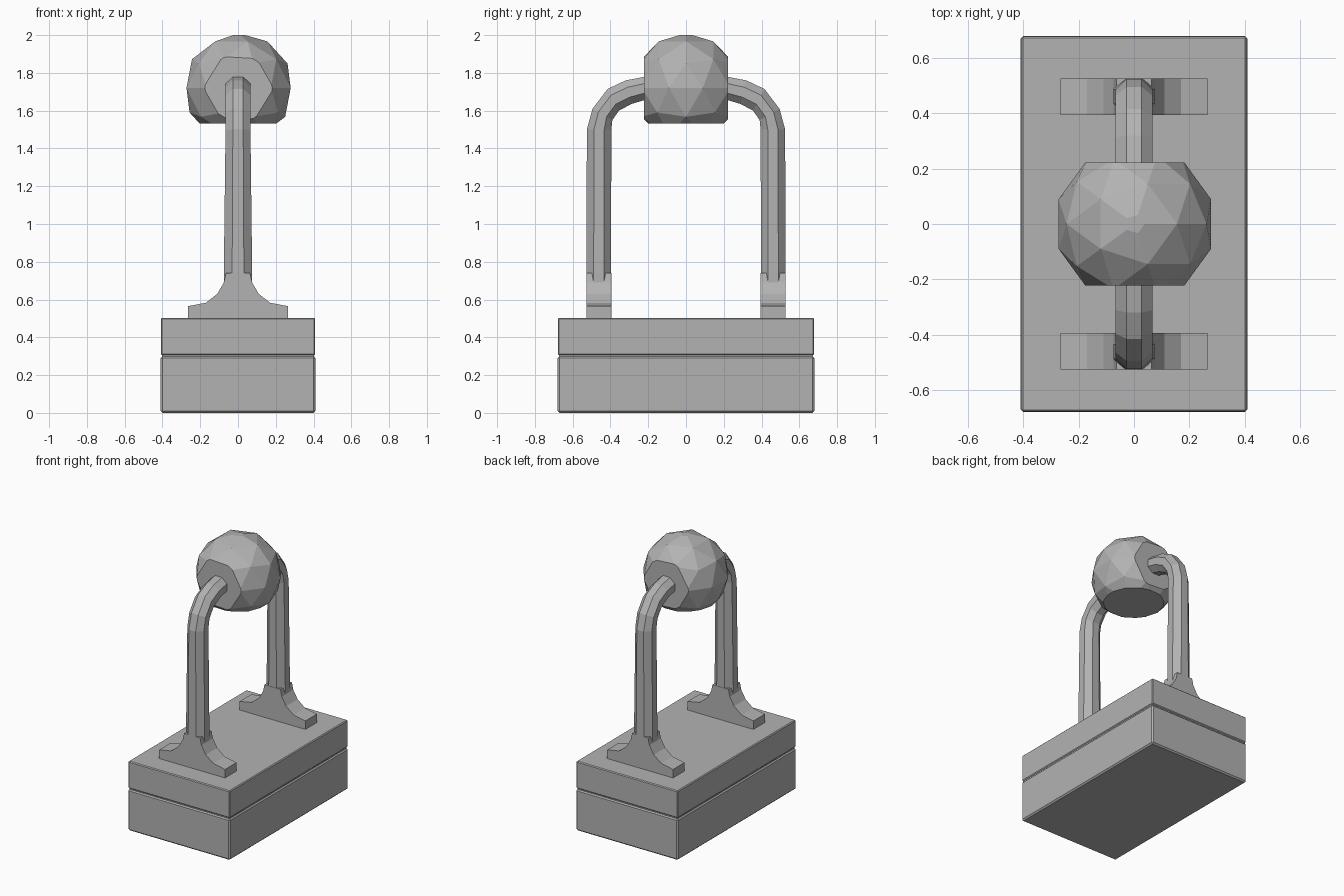
import bpy, bmesh, math
from mathutils import Vector

cube = bpy.data.objects.get("Cube")
if cube:
    bpy.data.objects.remove(cube, do_unlink=True)

grey = bpy.data.materials.new("stone_grey")
grey.use_nodes = True
COLOUR = (0.45, 0.45, 0.45, 1)
grey.diffuse_color = COLOUR
grey.node_tree.nodes["Principled BSDF"].inputs["Base Color"].default_value = COLOUR


def finish(name, bm):
    bmesh.ops.recalc_face_normals(bm, faces=bm.faces)
    mesh = bpy.data.meshes.new(name)
    bm.to_mesh(mesh)
    bm.free()
    mesh.materials.append(grey)
    obj = bpy.data.objects.new(name, mesh)
    bpy.context.collection.objects.link(obj)
    return obj


def slab(name, hx, hy, z0, z1, bevel=0.0):
    """Box with optional narrow chamfers."""
    bm = bmesh.new()
    bmesh.ops.create_cube(bm, size=1)
    for v in bm.verts:
        v.co = (v.co.x * 2 * hx, v.co.y * 2 * hy, z0 + (v.co.z + 0.5) * (z1 - z0))
    obj = finish(name, bm)
    if bevel:
        mod = obj.modifiers.new("chamfer", "BEVEL")
        mod.width = bevel
        mod.segments = 1
    return obj


def foot(name, side):
    """Flared bracket foot: front profile extruded in depth."""
    half = [(0.265, 0.495), (0.265, 0.565), (0.17, 0.583), (0.11, 0.63), (0.075, 0.69), (0.064, 0.74)]
    outline = half + [(-x, z) for x, z in reversed(half)]
    bm = bmesh.new()
    rings = []
    for depth in (0.527, 0.395):
        rings.append([bm.verts.new((x, side * depth, z)) for x, z in outline])
    bm.faces.new(rings[0])
    bm.faces.new(rings[1])
    for i in range(len(outline)):
        j = (i + 1) % len(outline)
        bm.faces.new((rings[0][i], rings[0][j], rings[1][j], rings[1][i]))
    return finish(name, bm)


def arm(name, side):
    """Eight-sided post that bends inward to the ball."""
    # outer and inner edge of each section, as (distance from centre, height)
    sections = [((0.527, 0.56), (0.395, 0.56)), ((0.527, 0.75), (0.397, 0.75)),
                ((0.525, 1.5), (0.395, 1.5)), ((0.495, 1.61), (0.39, 1.55)),
                ((0.415, 1.715), (0.355, 1.6)), ((0.32, 1.76), (0.29, 1.635)),
                ((0.19, 1.785), (0.19, 1.665))]
    bm = bmesh.new()
    rings = []
    for n, (a, b) in enumerate(sections):
        outer, inner = Vector(a), Vector(b)
        mid, reach = (outer + inner) / 2, (outer - inner) / 2
        width = 0.075 if n < 2 else 0.066
        ring = []
        for k in range(8):
            t = math.radians(22.5 + 45 * k)
            p = mid + reach * math.cos(t) / math.cos(math.radians(22.5))
            ring.append(bm.verts.new((width * math.sin(t) / 0.924, side * p.x, p.y)))
        rings.append(ring)
    for low, high in zip(rings, rings[1:]):
        for k in range(8):
            j = (k + 1) % 8
            bm.faces.new((low[k], low[j], high[j], high[k]))
    bm.faces.new(rings[0])
    bm.faces.new(rings[-1])
    return finish(name, bm)


# Base: lower block, lid and a recessed core that leaves a thin seam
slab("base_block", 0.41, 0.68, 0, 0.3, 0.01)
slab("base_seam_core", 0.402, 0.672, 0.28, 0.33)
slab("base_lid", 0.408, 0.678, 0.306, 0.503, 0.006)

# Brackets at front and back
for label, side in (("front", -1), ("back", 1)):
    foot(label + "_foot", side)
    arm(label + "_arm", side)

# Faceted ball with flat cuts at both arms and underneath
bm = bmesh.new()
bmesh.ops.create_icosphere(bm, subdivisions=2, radius=0.29)
for point, normal in (((0, 0.223, 0), (0, 1, 0)), ((0, -0.223, 0), (0, -1, 0)),
                      ((0, 0, -0.188), (0, 0, -1)), ((0, 0, 0.28), (0, 0, 1))):
    cut = bmesh.ops.bisect_plane(bm, geom=bm.verts[:] + bm.edges[:] + bm.faces[:],
                                 plane_co=point, plane_no=normal, clear_outer=True)
    rim = [e for e in cut["geom_cut"] if isinstance(e, bmesh.types.BMEdge)]
    bmesh.ops.contextual_create(bm, geom=rim)
bmesh.ops.translate(bm, verts=bm.verts, vec=(0.003, 0, 1.72))
finish("ball", bm)
